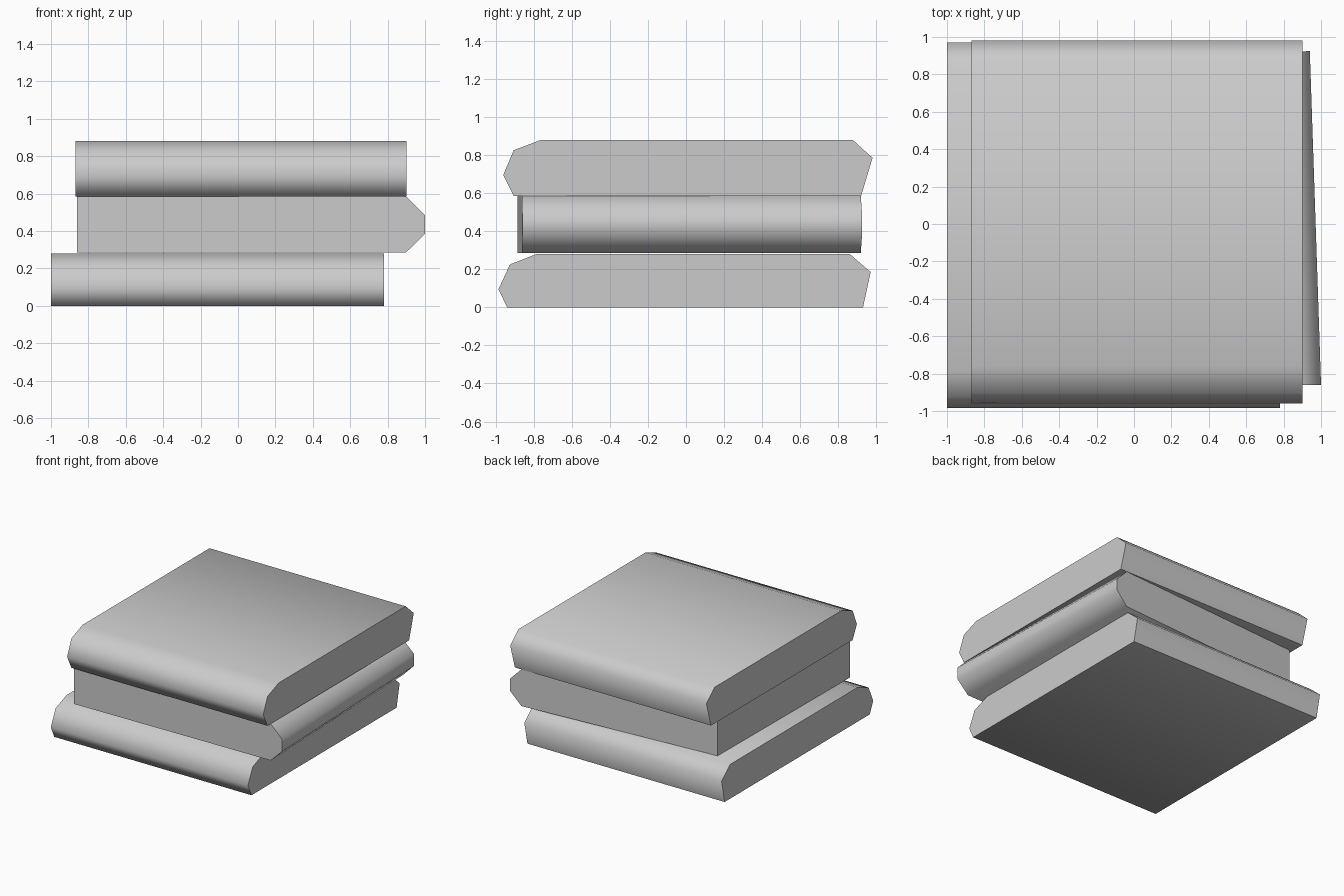
import bpy, bmesh, math

cube = bpy.data.objects.get("Cube")
if cube:
    bpy.data.objects.remove(cube)

grey = bpy.data.materials.new("light_grey")
grey.use_nodes = True
grey.diffuse_color = (0.6, 0.6, 0.6, 1)
grey.node_tree.nodes["Principled BSDF"].inputs["Base Color"].default_value = (0.6, 0.6, 0.6, 1)


def loft(name, start, end):
    """Join two matching end outlines into a solid slab."""
    bm = bmesh.new()
    a = [bm.verts.new(p) for p in start]
    b = [bm.verts.new(p) for p in end]
    n = len(a)
    bm.faces.new(a)
    bm.faces.new(b[::-1])
    for i in range(n):
        j = (i + 1) % n
        bm.faces.new((a[i], b[i], b[j], a[j]))
    bmesh.ops.recalc_face_normals(bm, faces=bm.faces)
    # End caps stay crisp against the rounded sides
    bm.faces.ensure_lookup_table()
    for cap in bm.faces[:2]:
        for edge in cap.edges:
            edge.smooth = False
    mesh = bpy.data.meshes.new(name)
    bm.to_mesh(mesh)
    bm.free()
    mesh.materials.append(grey)
    obj = bpy.data.objects.new(name, mesh)
    bpy.context.collection.objects.link(obj)
    bpy.ops.object.select_all(action="DESELECT")
    obj.select_set(True)
    bpy.context.view_layer.objects.active = obj
    bpy.ops.object.shade_smooth_by_angle(angle=math.radians(70))
    return obj


def straight_slab(name, profile, x0, x1):
    return loft(name, [(x0, y, z) for y, z in profile], [(x1, y, z) for y, z in profile])


# Bottom slab, rounded at front and back
straight_slab("bottom_slab", [(-0.94, 0), (-0.985, 0.095), (-0.925, 0.225), (-0.785, 0.28),
                              (0.86, 0.28), (0.97, 0.185), (0.93, 0)], -1.0, 0.78)

# Top slab
straight_slab("top_slab", [(-0.905, 0.585), (-0.96, 0.695), (-0.905, 0.825), (-0.76, 0.88),
                           (0.875, 0.88), (0.98, 0.785), (0.92, 0.585)], -0.87, 0.90)

# Middle slab, slightly skewed, rounded on its left side only
profile = [(0, 0.285), (0.945, 0.285), (1, 0.385), (1, 0.485), (0.945, 0.585), (0, 0.585)]


def end_outline(x0, y0, x1, y1):
    return [(x0 + (x1 - x0) * t, y0 + (y1 - y0) * t, z) for t, z in profile]


loft("middle_slab", end_outline(-0.86, -0.885, 1.0, -0.86), end_outline(-0.845, 0.80, 0.94, 0.925))
